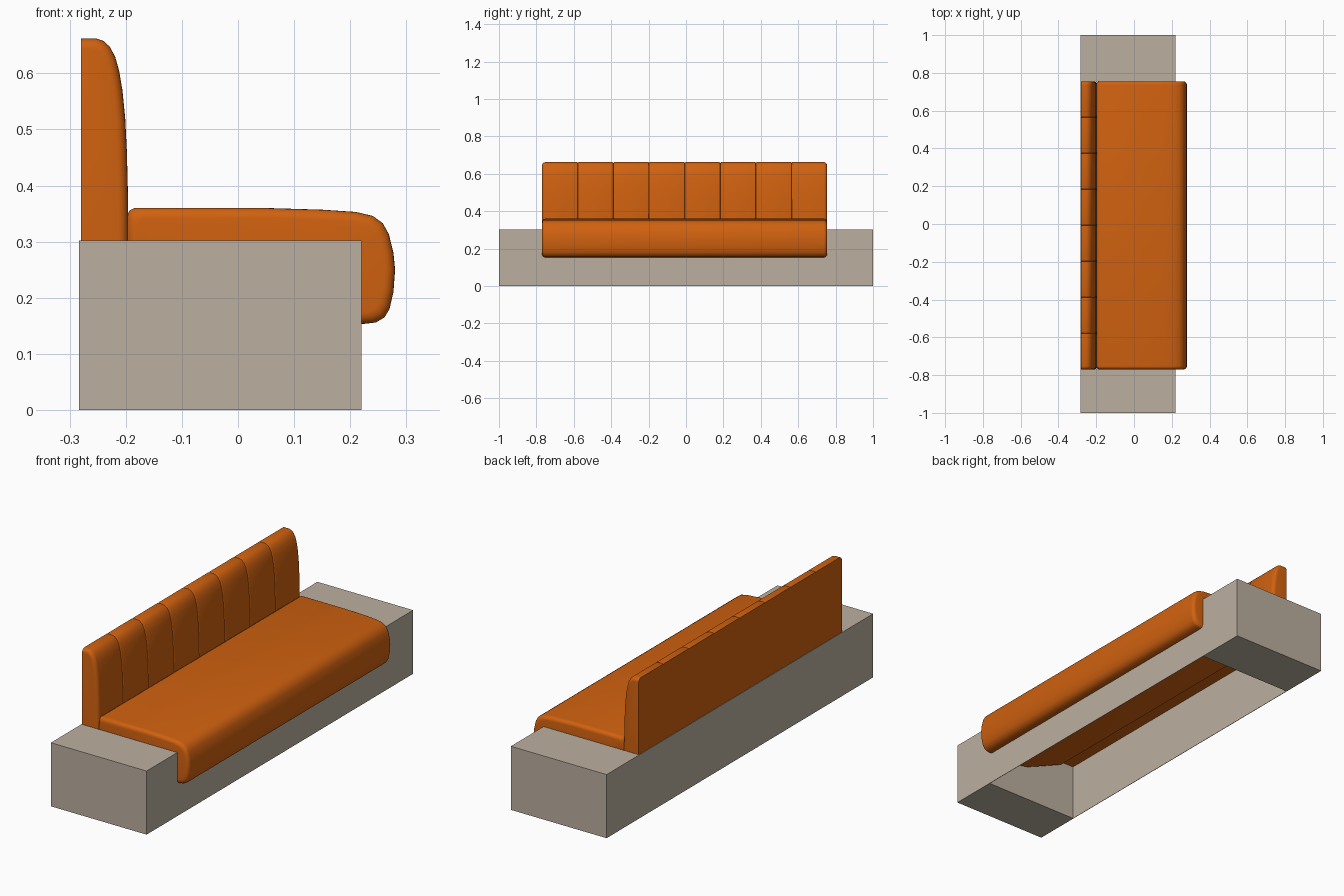
import bpy, bmesh, math

cube = bpy.data.objects.get("Cube")
if cube:
    bpy.data.objects.remove(cube, do_unlink=True)


def material(name, colour):
    mat = bpy.data.materials.new(name)
    mat.use_nodes = True
    mat.diffuse_color = colour
    mat.node_tree.nodes["Principled BSDF"].inputs["Base Color"].default_value = colour
    return mat


ORANGE = material("orange upholstery", (0.63, 0.12, 0.005, 1))
STONE = material("warm grey base", (0.50, 0.43, 0.35, 1))
Y0, Y1 = -0.77, 0.755          # ends of the upholstery
BACK, FRONT, TOP = -0.283, 0.22, 0.302


def finish(name, bm, mat, smooth=False):
    bmesh.ops.recalc_face_normals(bm, faces=bm.faces)
    mesh = bpy.data.meshes.new(name)
    bm.to_mesh(mesh)
    bm.free()
    mesh.materials.append(mat)
    obj = bpy.data.objects.new(name, mesh)
    bpy.context.collection.objects.link(obj)
    if smooth:
        bpy.ops.object.select_all(action='DESELECT')
        obj.select_set(True)
        bpy.context.view_layer.objects.active = obj
        bpy.ops.object.shade_smooth_by_angle(angle=math.radians(40))


def box(name, x, y, z):
    bm = bmesh.new()
    bmesh.ops.create_cube(bm, size=1)
    for v in bm.verts:
        v.co = [lo + (c + 0.5) * (hi - lo) for c, (lo, hi) in zip(v.co, (x, y, z))]
    finish(name, bm, STONE)


def cushion(name, profile, stations, anchor, reach):
    """Loft an x-z profile along y, shrinking it to the anchor by each inset."""
    bm = bmesh.new()
    rings = []
    for y, inset in stations:
        rings.append([bm.verts.new([anchor[0] + (x - anchor[0]) * (1 - inset / reach[0]), y,
                                    anchor[1] + (z - anchor[1]) * (1 - inset / reach[1])])
                      for x, z in profile])
    n = len(profile)
    for a, b in zip(rings, rings[1:]):
        for i in range(n):
            j = (i + 1) % n
            bm.faces.new((a[i], a[j], b[j], b[i]))
    bm.faces.new(rings[0])
    bm.faces.new(rings[-1])
    finish(name, bm, ORANGE, True)


def rounded_end(radius, steps=5):
    """Distance from the end paired with inset, along a quarter circle."""
    angles = [math.pi / 2 * i / steps for i in range(steps + 1)]
    return [(radius * (1 - math.cos(a)), radius * (1 - math.sin(a))) for a in angles]


# Base: two end blocks joined by thin boards, open underneath
box("right_end_block", (BACK, FRONT), (-1, Y0), (0, TOP))
box("left_end_block", (BACK, FRONT), (Y1, 1), (0, TOP))
box("front_board", (FRONT - 0.002, FRONT), (Y0, Y1), (0, 0.22))
box("back_board", (BACK, BACK + 0.002), (Y0, Y1), (0, TOP))

# Seat: thick rounded pad overhanging the front board
seat_profile = [(-0.2, 0.25), (-0.198, 0.345), (-0.194, 0.355), (-0.185, 0.36), (0.05, 0.36),
                (0.15, 0.357), (0.21, 0.353), (0.24, 0.346), (0.258, 0.333), (0.269, 0.313),
                (0.277, 0.28), (0.28, 0.25), (0.277, 0.21), (0.27, 0.18), (0.261, 0.165),
                (0.246, 0.156), (0.22, 0.153), (0.05, 0.152), (0, 0.162), (-0.1, 0.205)]
end = rounded_end(0.018)
seat_stations = [(Y0 + d, i) for d, i in end] + [(Y1 - d, i) for d, i in reversed(end)]
cushion("seat", seat_profile, seat_stations, (0.04, 0.26), (0.24, 0.1))

# Backrest: eight padded panels separated by narrow seams
back_profile = [(-0.28, 0.272), (-0.28, 0.662), (-0.252, 0.662), (-0.24, 0.658), (-0.229, 0.648),
                (-0.219, 0.63), (-0.212, 0.605), (-0.206, 0.57), (-0.201, 0.52), (-0.198, 0.46),
                (-0.196, 0.38), (-0.195, 0.272)]
panels = 8
width = (Y1 - Y0) / panels
seam = rounded_end(0.005, 3)
back_stations = []
for p in range(panels):
    lo, hi = Y0 + p * width, Y0 + (p + 1) * width
    left = end if p == 0 else seam
    right = end if p == panels - 1 else seam
    start = 0 if p == 0 else 1  # neighbouring panels share the seam section
    back_stations += [(lo + d, i) for d, i in left[start:]]
    back_stations += [(hi - d, i) for d, i in reversed(right)]
cushion("backrest", back_profile, back_stations, (-0.28, 0.272), (0.085, 0.39))
